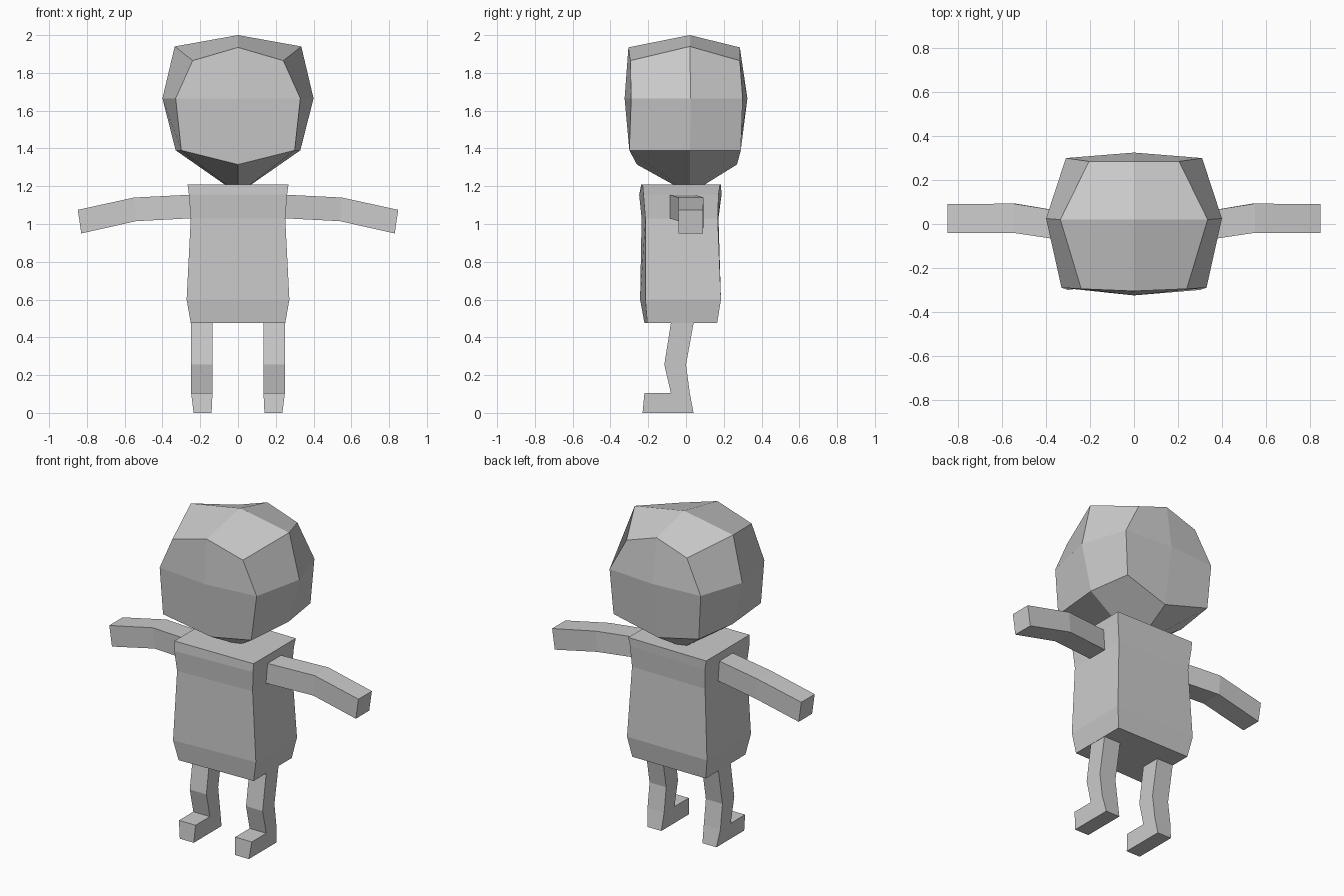
import bpy, bmesh

if "Cube" in bpy.data.objects:
    bpy.data.objects.remove(bpy.data.objects["Cube"])

grey = bpy.data.materials.new("light grey")
grey.diffuse_color = (0.6, 0.6, 0.6, 1)
grey.use_nodes = True
grey.node_tree.nodes["Principled BSDF"].inputs["Base Color"].default_value = grey.diffuse_color


def make(name, verts, faces):
    bm = bmesh.new()
    vs = [bm.verts.new(v) for v in verts]
    for f in faces:
        bm.faces.new([vs[i] for i in f])
    bmesh.ops.remove_doubles(bm, verts=bm.verts, dist=0.0001)
    bmesh.ops.recalc_face_normals(bm, faces=bm.faces)
    mesh = bpy.data.meshes.new(name)
    bm.to_mesh(mesh)
    bm.free()
    mesh.materials.append(grey)
    obj = bpy.data.objects.new(name, mesh)
    bpy.context.collection.objects.link(obj)
    return obj


def loft(name, rings):
    """Join equal-sized rings of points into a capped tube."""
    n = len(rings[0])
    faces = [(r * n + i, r * n + (i + 1) % n, (r + 1) * n + (i + 1) % n, (r + 1) * n + i)
             for r in range(len(rings) - 1) for i in range(n)]
    last = (len(rings) - 1) * n
    faces += [tuple(range(n)), tuple(range(last, last + n))]
    return make(name, [v for ring in rings for v in ring], faces)


def mirror_point(p, s):
    return (p[0] * s, p[1], p[2])


# Head: a cube with each side split in four, pushed out to a rounded shape.
# Each ring lists front centre, front corner, side, back corner, back centre (x >= 0).
top, bottom = (0, 0.02, 2.0), (0, 0.02, 1.16)
half_rings = [
    [(0, -0.305, 1.935), (0.24, -0.295, 1.865), (0.335, 0.02, 1.94), (0.205, 0.285, 1.865), (0, 0.285, 1.935)],
    [(0, -0.325, 1.665), (0.33, -0.29, 1.665), (0.4, 0.025, 1.665), (0.31, 0.3, 1.665), (0, 0.325, 1.665)],
    [(0, -0.26, 1.315), (0.3, -0.3, 1.39), (0.33, 0.02, 1.39), (0.29, 0.29, 1.39), (0, 0.27, 1.315)],
]
verts, faces = [top, bottom], []
for half in half_rings:
    verts += half + [mirror_point(p, -1) for p in half[3:0:-1]]
for r in (0, 1):
    for i in range(8):
        a, b = 2 + r * 8 + i, 2 + r * 8 + (i + 1) % 8
        faces.append((a, b, b + 8, a + 8))
for pole, start in ((0, 2), (1, 18)):
    for i in range(0, 8, 2):
        faces.append((pole, start + i, start + i + 1, start + (i + 2) % 8))
make("head", verts, faces)

# Torso: slightly skewed box. Level = z, half width, front left/right y, back left/right y
levels = [
    (0.475, 0.25, -0.22, -0.205, 0.165, 0.165),
    (0.60, 0.272, -0.243, -0.215, 0.185, 0.185),
    (1.03, 0.25, -0.235, -0.215, 0.172, 0.168),
    (1.155, 0.26, -0.248, -0.225, 0.188, 0.172),
    (1.21, 0.267, -0.237, -0.23, 0.185, 0.18),
]
loft("torso", [[(-w, fl, z), (w, fr, z), (w, br, z), (-w, bl, z)]
               for z, w, fl, fr, bl, br in levels])

# Arms: square sections = top x, top z, bottom x, bottom z, front y, back y
sections = [
    (0.25, 1.155, 0.25, 1.03, -0.085, 0.045),
    (0.55, 1.14, 0.54, 1.015, -0.04, 0.093),
    (0.848, 1.075, 0.83, 0.95, -0.04, 0.09),
]
# Legs: side outline as (y, z), with the foot pointing forward
outline = [(0.04, 0.475), (0.0, 0.255), (0.02, 0.105), (0.04, 0), (-0.08, 0), (-0.23, 0),
           (-0.22, 0.105), (-0.08, 0.105), (-0.115, 0.255), (-0.08, 0.475)]
for side, s in (("left", -1), ("right", 1)):
    loft(side + "_arm", [[(s * tx, f, tz), (s * tx, b, tz), (s * bx, b, bz), (s * bx, f, bz)]
                         for tx, tz, bx, bz, f, b in sections])
    # the foot narrows a little towards the ground
    loft(side + "_leg", [[(s * (0.135 if z > 0 else 0.14), y, z) for y, z in outline],
                         [(s * (0.248 if z > 0 else 0.235), y, z) for y, z in outline]])
